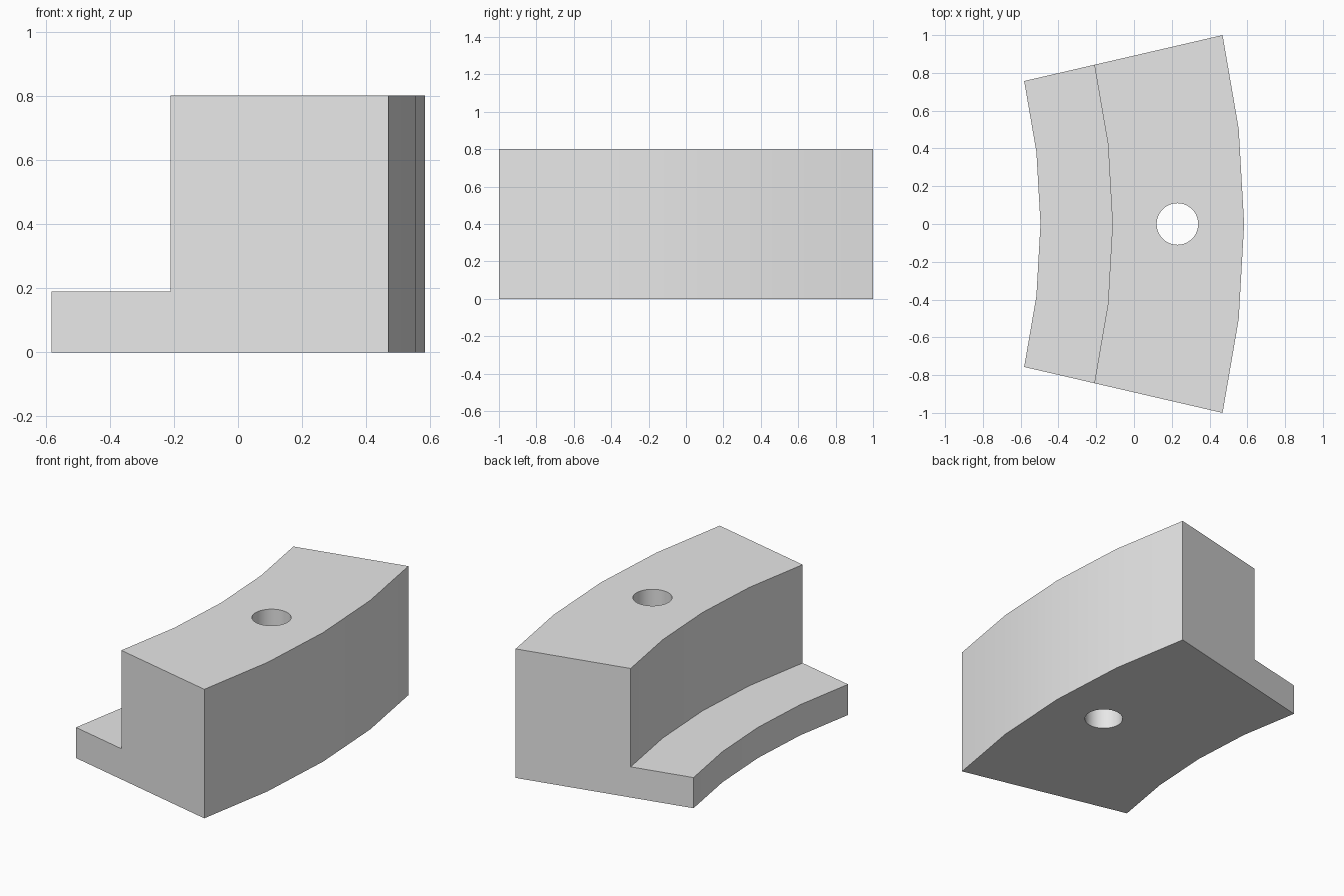
import bpy, bmesh
from math import sin, cos, radians

cube = bpy.data.objects.get("Cube")
if cube:
    bpy.data.objects.remove(cube, do_unlink=True)

grey = bpy.data.materials.new("light_grey")
grey.use_nodes = True
colour = (0.8, 0.8, 0.8, 1)
grey.diffuse_color = colour
grey.node_tree.nodes["Principled BSDF"].inputs["Base Color"].default_value = colour

# Stepped cross-section (radius, height) swept about a distant vertical axis
AXIS_X = -3.852
INNER, STEP, OUTER = 3.357, 3.738, 4.435
LEDGE, HEIGHT = 0.19, 0.80
HALF_ANGLE = radians(13.03)
SEGMENTS = 4
profile = [(INNER, 0), (OUTER, 0), (OUTER, HEIGHT),
           (STEP, HEIGHT), (STEP, LEDGE), (INNER, LEDGE)]

bm = bmesh.new()
rings = []
for i in range(SEGMENTS + 1):
    a = HALF_ANGLE * (2 * i / SEGMENTS - 1)
    rings.append([bm.verts.new((AXIS_X + r * cos(a), r * sin(a), z)) for r, z in profile])
for a, b in zip(rings, rings[1:]):
    for j in range(len(profile)):
        k = (j + 1) % len(profile)
        bm.faces.new((a[j], a[k], b[k], b[j]))
bm.faces.new(rings[0])
bm.faces.new(rings[-1])
bmesh.ops.recalc_face_normals(bm, faces=bm.faces)
mesh = bpy.data.meshes.new("curved_stepped_block")
bm.to_mesh(mesh)
bm.free()
mesh.materials.append(grey)
block = bpy.data.objects.new("curved_stepped_block", mesh)
bpy.context.collection.objects.link(block)

# Vertical bolt hole
bpy.ops.mesh.primitive_cylinder_add(vertices=48, radius=0.11, depth=2,
                                    location=(0.23, 0, HEIGHT / 2))
cutter = bpy.context.object
cutter.name = "hole_cutter"
cutter.hide_render = True
cutter.data.materials.append(grey)

bpy.ops.object.select_all(action="DESELECT")
block.select_set(True)
bpy.context.view_layer.objects.active = block
cut = block.modifiers.new("bolt_hole", "BOOLEAN")
cut.operation = "DIFFERENCE"
cut.solver = "EXACT"
cut.object = cutter
bpy.ops.object.modifier_apply(modifier=cut.name)
bpy.data.objects.remove(cutter, do_unlink=True)

# Smooth curved walls, crisp corners
bpy.ops.object.shade_smooth_by_angle(angle=radians(30))
